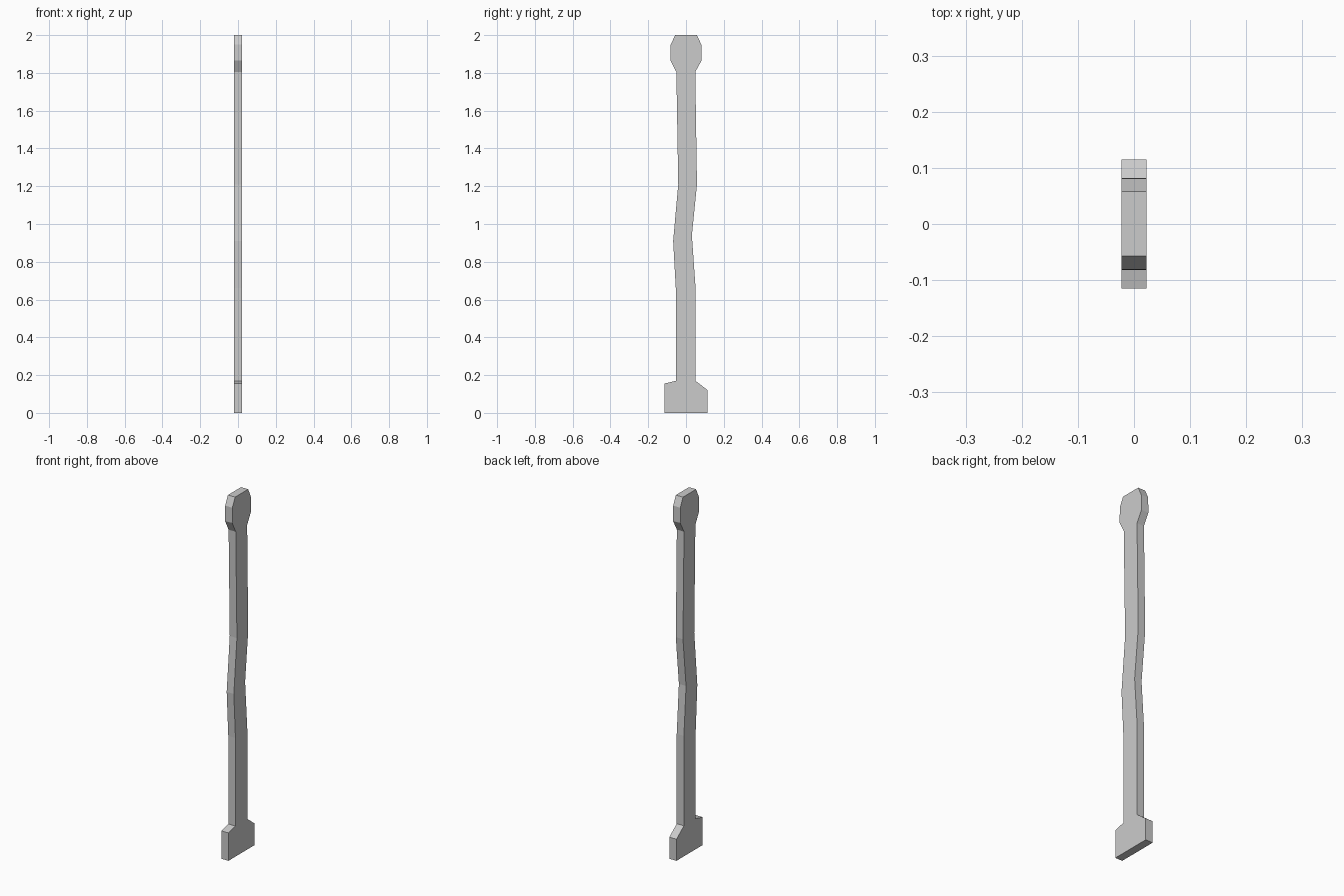
import bpy, bmesh

if "Cube" in bpy.data.objects:
    bpy.data.objects.remove(bpy.data.objects["Cube"])

HALF_THICKNESS = 0.022

# Outline in (y, z): each side runs from the foot up to the top
front_edge = [(-0.115, 0), (-0.115, 0.155), (-0.054, 0.17),            # foot
              (-0.054, 0.66), (-0.068, 0.91), (-0.041, 1.21),          # bent shaft
              (-0.051, 1.805),
              (-0.082, 1.865), (-0.081, 1.95), (-0.057, 2.0)]          # knob
back_edge = [(0.115, 0), (0.115, 0.12), (0.05, 0.17),
             (0.05, 0.67), (0.031, 0.94), (0.058, 1.21),
             (0.049, 1.805),
             (0.082, 1.865), (0.081, 1.95), (0.058, 2.0)]


def extrude_profile(name, outline, half):
    """Flat outline in the YZ plane, extruded along x."""
    bm = bmesh.new()
    face = bm.faces.new([bm.verts.new((-half, y, z)) for y, z in outline])
    ext = bmesh.ops.extrude_face_region(bm, geom=[face], use_keep_orig=True)
    moved = [v for v in ext["geom"] if isinstance(v, bmesh.types.BMVert)]
    bmesh.ops.translate(bm, verts=moved, vec=(2 * half, 0, 0))
    bmesh.ops.recalc_face_normals(bm, faces=bm.faces)
    # Split the concave sides cleanly
    big = [f for f in bm.faces if len(f.verts) > 4]
    bmesh.ops.triangulate(bm, faces=big)
    mesh = bpy.data.meshes.new(name)
    bm.to_mesh(mesh)
    bm.free()
    obj = bpy.data.objects.new(name, mesh)
    bpy.context.collection.objects.link(obj)
    return obj


# Whole staff: foot, bent shaft and knob in one plank
extrude_profile("bent_staff", front_edge + back_edge[::-1], HALF_THICKNESS)
